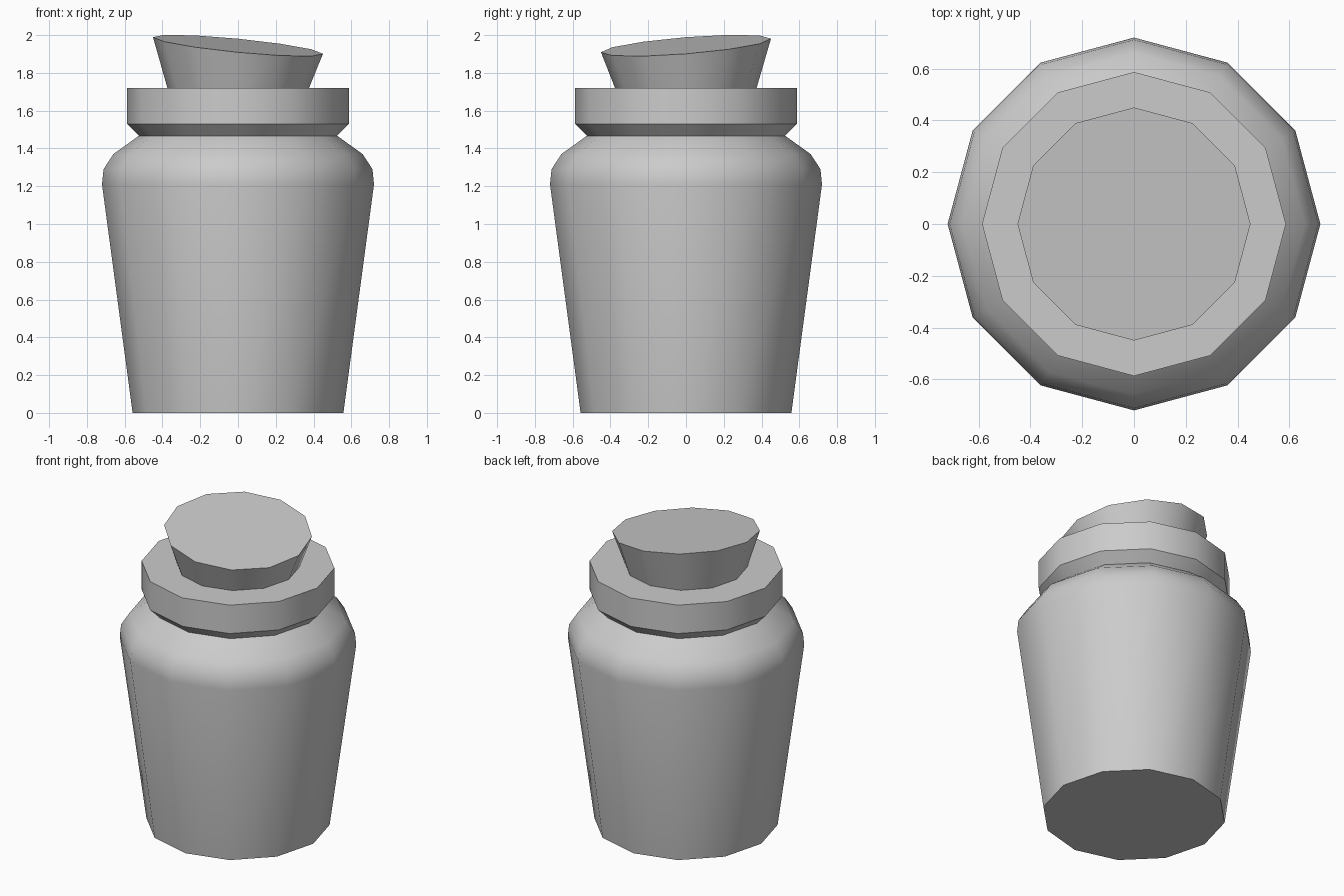
import bpy, bmesh, math

if "Cube" in bpy.data.objects:
    bpy.data.objects.remove(bpy.data.objects["Cube"])

SIDES = 12


def lathe(name, profile, tilt=(0, 0)):
    """Closed 12-sided lathe of (radius, z) points; tilt slopes the last ring."""
    bm = bmesh.new()
    rings = []
    for k, (r, z) in enumerate(profile):
        sx, sy = tilt if k == len(profile) - 1 else (0, 0)
        ring = []
        for i in range(SIDES):
            a = math.tau * i / SIDES
            x, y = r * math.cos(a), r * math.sin(a)
            ring.append(bm.verts.new((x, y, z + sx * x + sy * y)))
        rings.append(ring)
    for lo, hi in zip(rings, rings[1:]):
        for i in range(SIDES):
            j = (i + 1) % SIDES
            bm.faces.new((lo[i], lo[j], hi[j], hi[i]))
    bm.faces.new(rings[0][::-1])
    bm.faces.new(rings[-1])
    bmesh.ops.recalc_face_normals(bm, faces=bm.faces)
    mesh = bpy.data.meshes.new(name)
    bm.to_mesh(mesh)
    bm.free()
    ob = bpy.data.objects.new(name, mesh)
    bpy.context.collection.objects.link(ob)
    bpy.ops.object.select_all(action='DESELECT')
    ob.select_set(True)
    bpy.context.view_layer.objects.active = ob
    bpy.ops.object.shade_smooth_by_angle(angle=math.radians(38))
    return ob


# Jar: tapered body, rounded shoulder, pinched neck and thick lip
lathe("jar", [(0.558, 0), (0.72, 1.21), (0.712, 1.29), (0.66, 1.37),
              (0.525, 1.467), (0.587, 1.53), (0.587, 1.72)])

# Stopper: flared cork with a slanted top, seated in the lip
lathe("stopper", [(0.368, 1.70), (0.45, 1.945)], tilt=(-0.098, 0.08))
